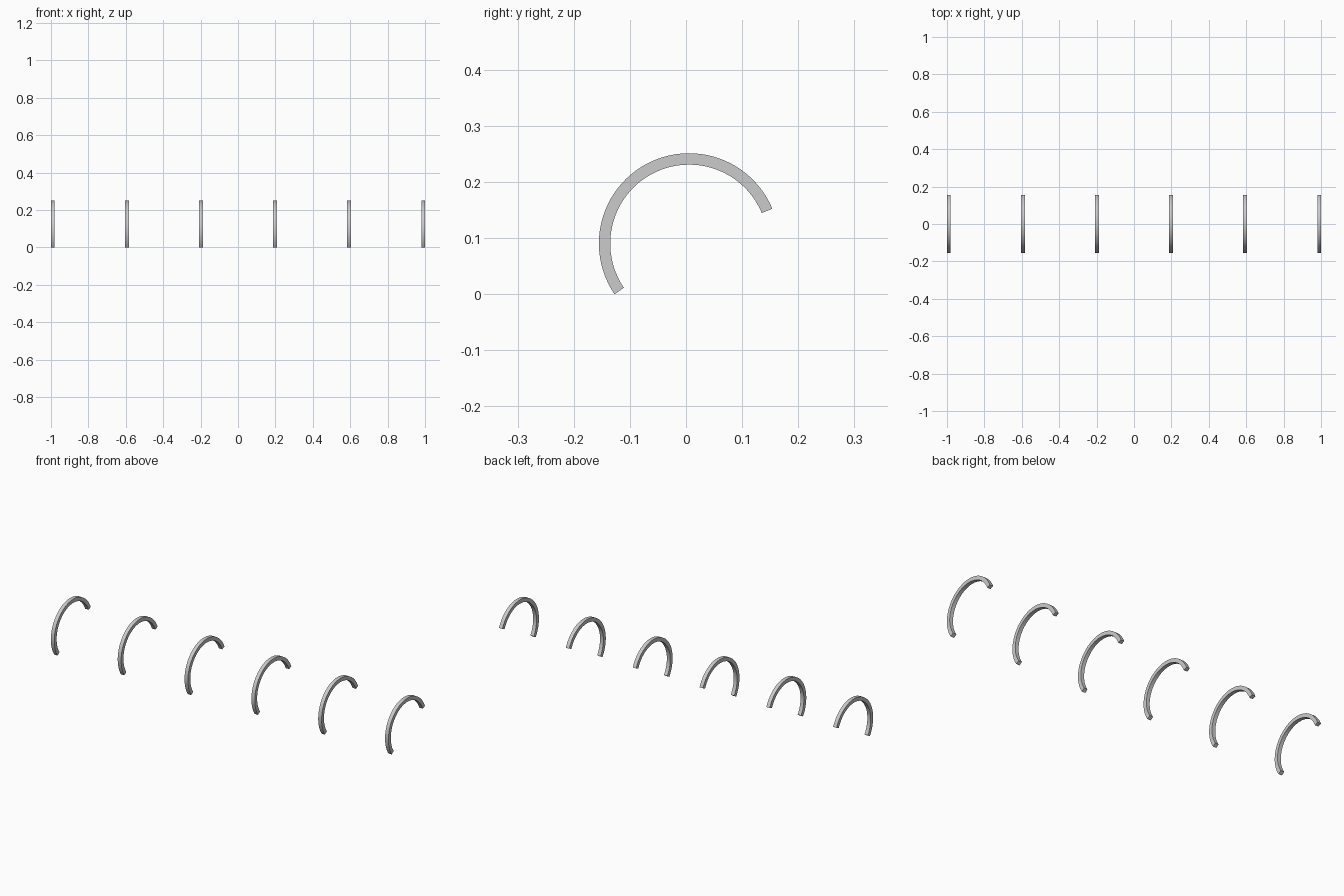
import bpy, bmesh
from math import radians, sin, cos

if "Cube" in bpy.data.objects:
    bpy.data.objects.remove(bpy.data.objects["Cube"])

R_IN, R_OUT = 0.1405, 0.1608     # hoop radii
WIDTH = 0.02                     # hoop thickness along x
CY, CZ = 0.0055, 0.0903          # hoop centre
START, END = radians(22.7), radians(214.2)
SEGMENTS = 48
COUNT, SPACING = 6, 0.396


def make_hoop(name, x):
    """Open hoop with a square section, swept in the yz plane."""
    bm = bmesh.new()
    h = WIDTH / 2
    section = [(-h, R_IN), (h, R_IN), (h, R_OUT), (-h, R_OUT)]
    rings = []
    for i in range(SEGMENTS + 1):
        a = START + (END - START) * i / SEGMENTS
        rings.append([bm.verts.new((dx, CY + r * cos(a), CZ + r * sin(a)))
                      for dx, r in section])
    # sides of the sweep
    for r0, r1 in zip(rings, rings[1:]):
        for j in range(4):
            k = (j + 1) % 4
            bm.faces.new((r0[j], r0[k], r1[k], r1[j]))
    # flat cut ends
    bm.faces.new(rings[0])
    bm.faces.new(rings[-1])
    bmesh.ops.recalc_face_normals(bm, faces=bm.faces[:])
    mesh = bpy.data.meshes.new(name)
    bm.to_mesh(mesh)
    bm.free()
    obj = bpy.data.objects.new(name, mesh)
    obj.location.x = x
    bpy.context.collection.objects.link(obj)
    bpy.ops.object.select_all(action='DESELECT')
    obj.select_set(True)
    bpy.context.view_layer.objects.active = obj
    bpy.ops.object.shade_smooth_by_angle(angle=radians(30))


# row of six evenly spaced hoops
for n in range(COUNT):
    make_hoop(f"hoop_{n + 1}", (n - (COUNT - 1) / 2) * SPACING)
